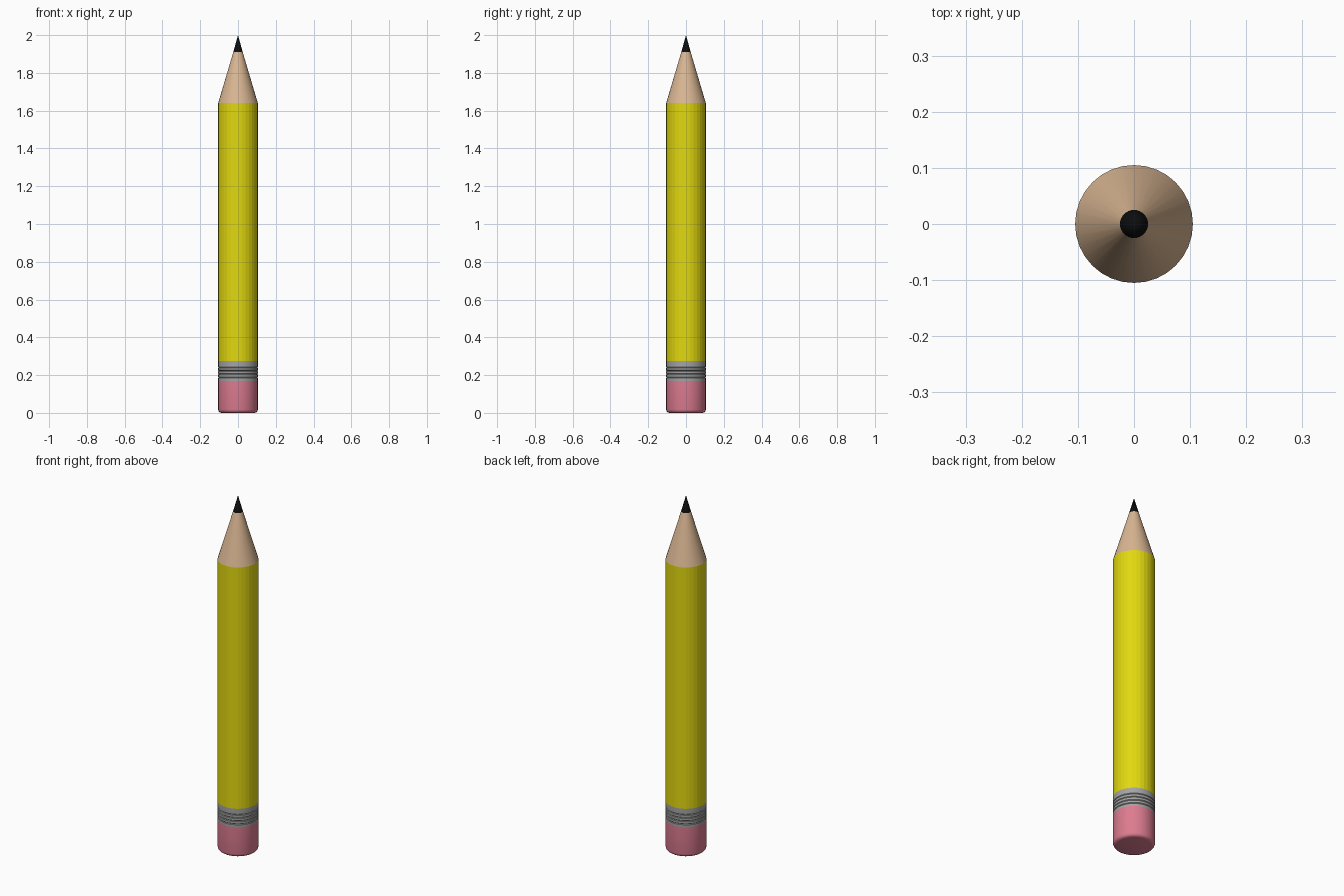
import bpy
import bmesh
import math

old = bpy.data.objects.get("Cube")
if old:
    bpy.data.objects.remove(old, do_unlink=True)

SIDES = 32
R = 0.105


def material(name, r, g, b):
    mat = bpy.data.materials.new(name)
    mat.use_nodes = True
    mat.diffuse_color = (r, g, b, 1)
    bsdf = mat.node_tree.nodes["Principled BSDF"]
    bsdf.inputs["Base Color"].default_value = (r, g, b, 1)
    bsdf.inputs["Roughness"].default_value = 0.6
    return mat


def turned(name, profile, mat, smooth_angle=None):
    """Revolve (radius, height) points around z; a zero radius closes to a point."""
    bm = bmesh.new()
    rings = []
    for r, z in profile:
        if r == 0:
            rings.append([bm.verts.new((0, 0, z))] * SIDES)
        else:
            angles = [math.tau * i / SIDES for i in range(SIDES)]
            rings.append([bm.verts.new((r * math.cos(a), r * math.sin(a), z)) for a in angles])
    for low, high in zip(rings, rings[1:]):
        for i in range(SIDES):
            j = (i + 1) % SIDES
            corners = dict.fromkeys((low[i], low[j], high[j], high[i]))
            bm.faces.new(list(corners))
    # Cap open ends
    if profile[0][0]:
        bm.faces.new(rings[0][::-1])
    if profile[-1][0]:
        bm.faces.new(rings[-1])
    bmesh.ops.recalc_face_normals(bm, faces=bm.faces)
    mesh = bpy.data.meshes.new(name)
    bm.to_mesh(mesh)
    bm.free()
    mesh.materials.append(mat)
    obj = bpy.data.objects.new(name, mesh)
    bpy.context.collection.objects.link(obj)
    if smooth_angle:
        bpy.ops.object.select_all(action="DESELECT")
        obj.select_set(True)
        bpy.context.view_layer.objects.active = obj
        bpy.ops.object.shade_smooth_by_angle(angle=math.radians(smooth_angle))
    return obj


pink = material("eraser pink", 0.72, 0.2, 0.28)
grey = material("ferrule grey", 0.37, 0.37, 0.37)
yellow = material("paint yellow", 0.76, 0.69, 0.005)
wood = material("bare wood", 0.7, 0.47, 0.29)
black = material("graphite black", 0.004, 0.004, 0.004)

# Eraser with a rounded lower rim
bevel = 0.018
rim = [(R - bevel + bevel * math.sin(a), bevel - bevel * math.cos(a))
       for a in (math.pi / 2 * k / 4 for k in range(5))]
turned("eraser", rim + [(R, 0.17)], pink, 40)

# Metal band with crimped grooves
band = [(R, 0.17)]
for k in range(4):
    z = 0.184 + k * 0.018
    band += [(R, z), (R - 0.003, z + 0.003), (R, z + 0.006)]
band.append((R, 0.275))
turned("ferrule", band, grey, 40)

# Painted faceted shaft
turned("shaft", [(R, 0.275), (R, 1.64)], yellow)

# Sharpened wood and graphite point
turned("sharpened_wood", [(R, 1.64), (0.025, 1.91)], wood, 40)
turned("graphite_tip", [(0.025, 1.91), (0, 2.0)], black, 40)
